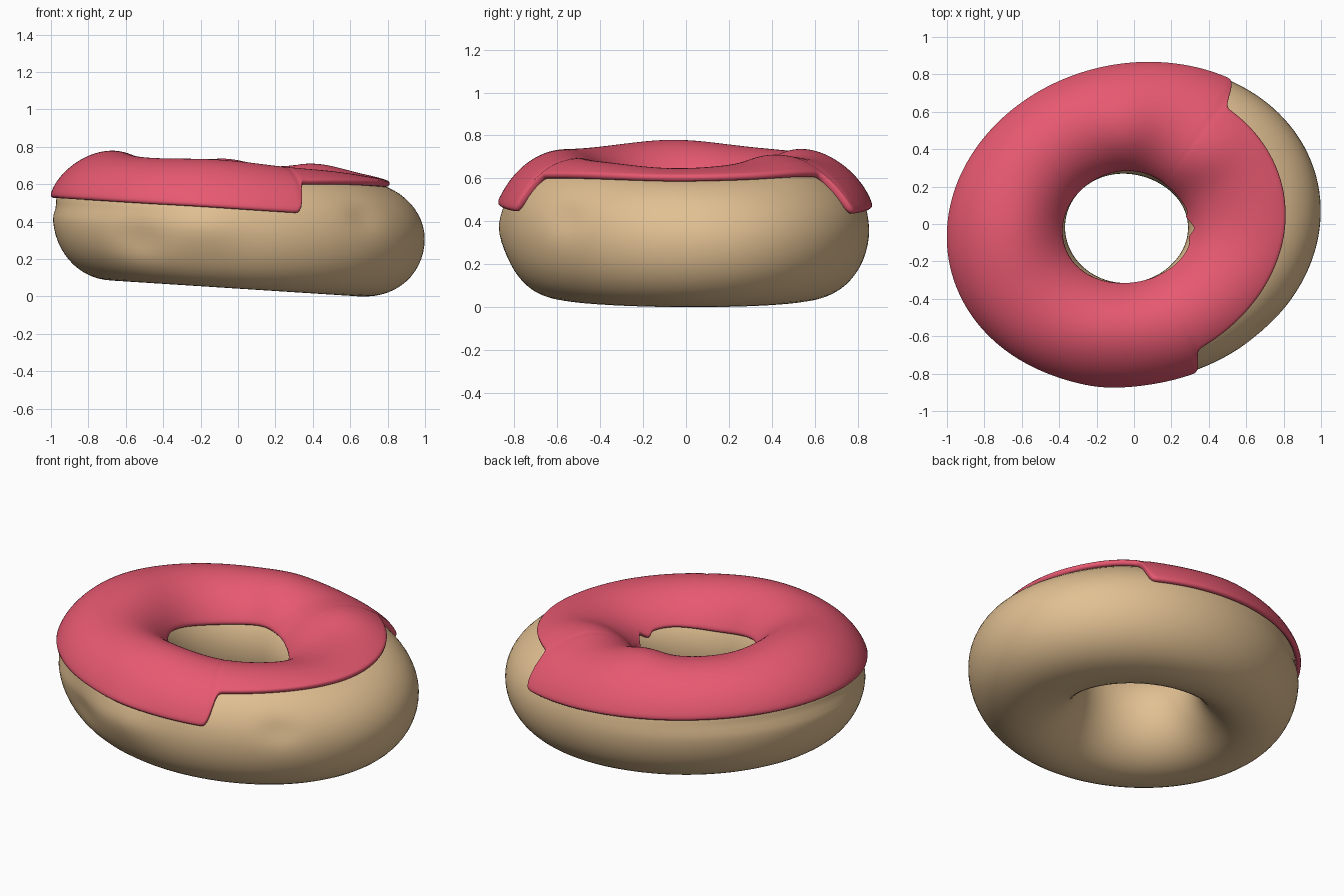
import bpy, bmesh
from math import sin, cos, radians, degrees, sqrt, exp, tanh, pi, copysign

if "Cube" in bpy.data.objects:
    bpy.data.objects.remove(bpy.data.objects["Cube"])

TILT = -0.064          # the ring leans down towards +x
MID_Z = 0.372          # height of the tube centre


def bump(deg, centre, width):
    d = (deg - centre + 180) % 360 - 180
    return exp(-(d / width) ** 2)


def power(v, e):
    return copysign(abs(v) ** e, v)


def outer_radius(phi):
    # slightly turned oval
    q = phi - radians(14)
    return 1 / sqrt((cos(q) / 1.003) ** 2 + (sin(q) / 0.844) ** 2)


def inner_radius(phi):
    # hole: a shorter oval, shifted off centre
    oval = 1 / sqrt((cos(phi) / 0.328) ** 2 + (sin(phi) / 0.288) ** 2)
    return oval - 0.044 * cos(phi) - 0.024 * sin(phi)


def surface(phi, t):
    """Lumpy ring surface: phi goes round the hole, t round the tube."""
    d, s = degrees(phi), degrees(t)
    ro, ri = outer_radius(phi), inner_radius(phi)
    half, centre = (ro - ri) / 2, (ro + ri) / 2
    crest = (0.035 * bump(d, 185, 24) + 0.034 * bump(d, 45, 16) + 0.03 * bump(d, 97, 15)
             + 0.022 * bump(d, -100, 28) - 0.02 * bump(d, -5, 25))
    top = 0.30 + crest * bump(s, 106, 45)
    # soft dents and bulges on the outside wall
    dent = (0.022 * bump(d, -102, 12) * bump(s, 0, 22)
            - 0.026 * bump(d, -126, 9) * bump(s, -18, 18)
            - 0.018 * bump(d, -40, 7) * bump(s, 18, 14)
            - 0.014 * bump(d, 180, 70) * bump(s, 9, 7))
    cx = power(cos(t), 0.93) if cos(t) > 0 and sin(t) < 0 else cos(t)
    r = centre + half * cx + dent * cos(t)
    z = MID_Z + (top if sin(t) > 0 else 0.33) * sin(t)
    x, y = r * cos(phi) + 0.004, r * sin(phi)
    return (x, y, z + TILT * x)


def outer_edge(phi):
    """Lower limit of the icing: low drip on the left, pulled back on the right."""
    d = (degrees(phi) + 180) % 360 - 180
    gap = 0.5 * (tanh((d + 65.5) / 1.0) - tanh((d - 54) / 1.2))
    high = 63 - 8 * (d / 58) ** 2 if abs(d) < 75 else 55
    return radians(17 + (high - 17) * gap)


def inner_edge(phi):
    d = degrees(phi)
    drip = 6 * bump(d, 8, 4) - 4 * bump(d, -4, 4) + 4 * bump(d, -14, 4)
    return radians(153 + 3 * sin(3 * phi) + drip)


def build(name, n, m, closed, angle_fn, color):
    bm = bmesh.new()
    rows = [[bm.verts.new(surface(2 * pi * i / n, angle_fn(2 * pi * i / n, j / m)))
             for j in range(m if closed else m + 1)] for i in range(n)]
    for i in range(n):
        a, b = rows[i], rows[(i + 1) % n]
        for j in range(m):
            k = (j + 1) % len(a)
            bm.faces.new((a[j], b[j], b[k], a[k]))
    for f in bm.faces:
        f.smooth = True
    bm.normal_update()
    me = bpy.data.meshes.new(name)
    bm.to_mesh(me)
    bm.free()
    ob = bpy.data.objects.new(name, me)
    bpy.context.collection.objects.link(ob)
    mat = bpy.data.materials.new(name + "_color")
    mat.diffuse_color = color
    mat.use_nodes = True
    mat.node_tree.nodes["Principled BSDF"].inputs["Base Color"].default_value = mat.diffuse_color
    me.materials.append(mat)
    return ob


# Dough ring
dough = build("dough", 144, 56, True, lambda p, u: 2 * pi * u, (0.76, 0.53, 0.29, 1))

# Icing sheet lying on the dough, thickened outwards with a rounded rim
icing = build("icing", 240, 24, False,
              lambda p, u: outer_edge(p) + (inner_edge(p) - outer_edge(p)) * u,
              (0.80, 0.10, 0.165, 1))
solid = icing.modifiers.new("thickness", 'SOLIDIFY')
solid.thickness = 0.034
solid.offset = 1
sub = icing.modifiers.new("rounding", 'SUBSURF')
sub.levels = sub.render_levels = 1
